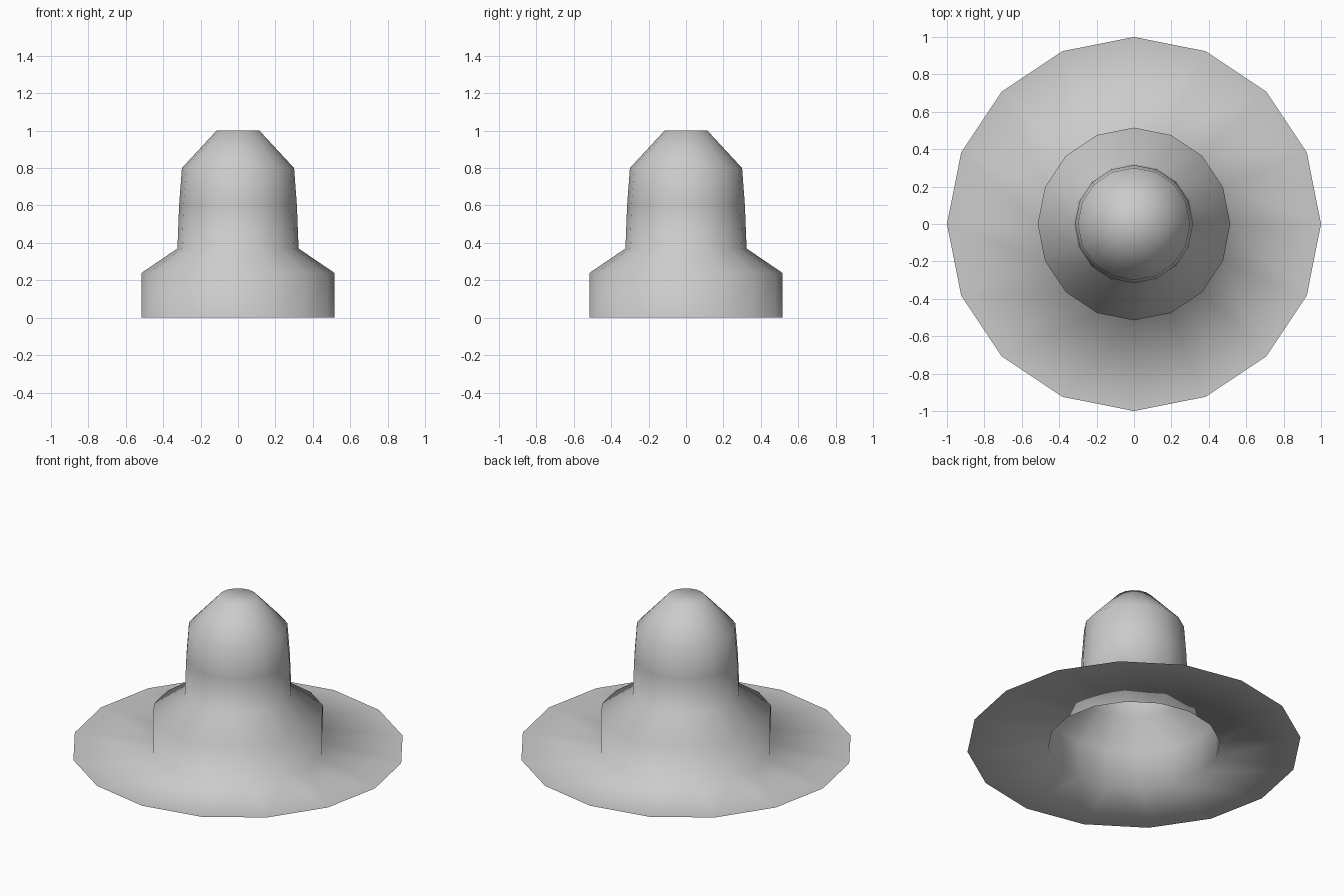
import bpy, bmesh, math

if "Cube" in bpy.data.objects:
    bpy.data.objects.remove(bpy.data.objects["Cube"])

SIDES = 16
# (radius, height) from brim edge up to the crown
PROFILE = [(1.0, 0.0), (0.515, 0.0), (0.515, 0.24), (0.324, 0.37),
           (0.315, 0.6), (0.3, 0.8), (0.115, 1.0)]


def ring(bm, r, z):
    step = 2 * math.pi / SIDES
    return [bm.verts.new((r * math.cos(i * step), r * math.sin(i * step), z))
            for i in range(SIDES)]


bm = bmesh.new()
rings = [ring(bm, r, z) for r, z in PROFILE]

# brim, stepped base and tapering crown as one open shell
for low, high in zip(rings, rings[1:]):
    for i in range(SIDES):
        j = (i + 1) % SIDES
        bm.faces.new((low[i], low[j], high[j], high[i]))

# flat cap, fanned from the centre
tip = bm.verts.new((0, 0, 1.0))
for i in range(SIDES):
    bm.faces.new((rings[-1][i], rings[-1][(i + 1) % SIDES], tip))

# smooth shading throughout
for f in bm.faces:
    f.smooth = True

mesh = bpy.data.meshes.new("brimmed_dome")
bm.to_mesh(mesh)
bm.free()
obj = bpy.data.objects.new("brimmed_dome", mesh)
bpy.context.collection.objects.link(obj)
